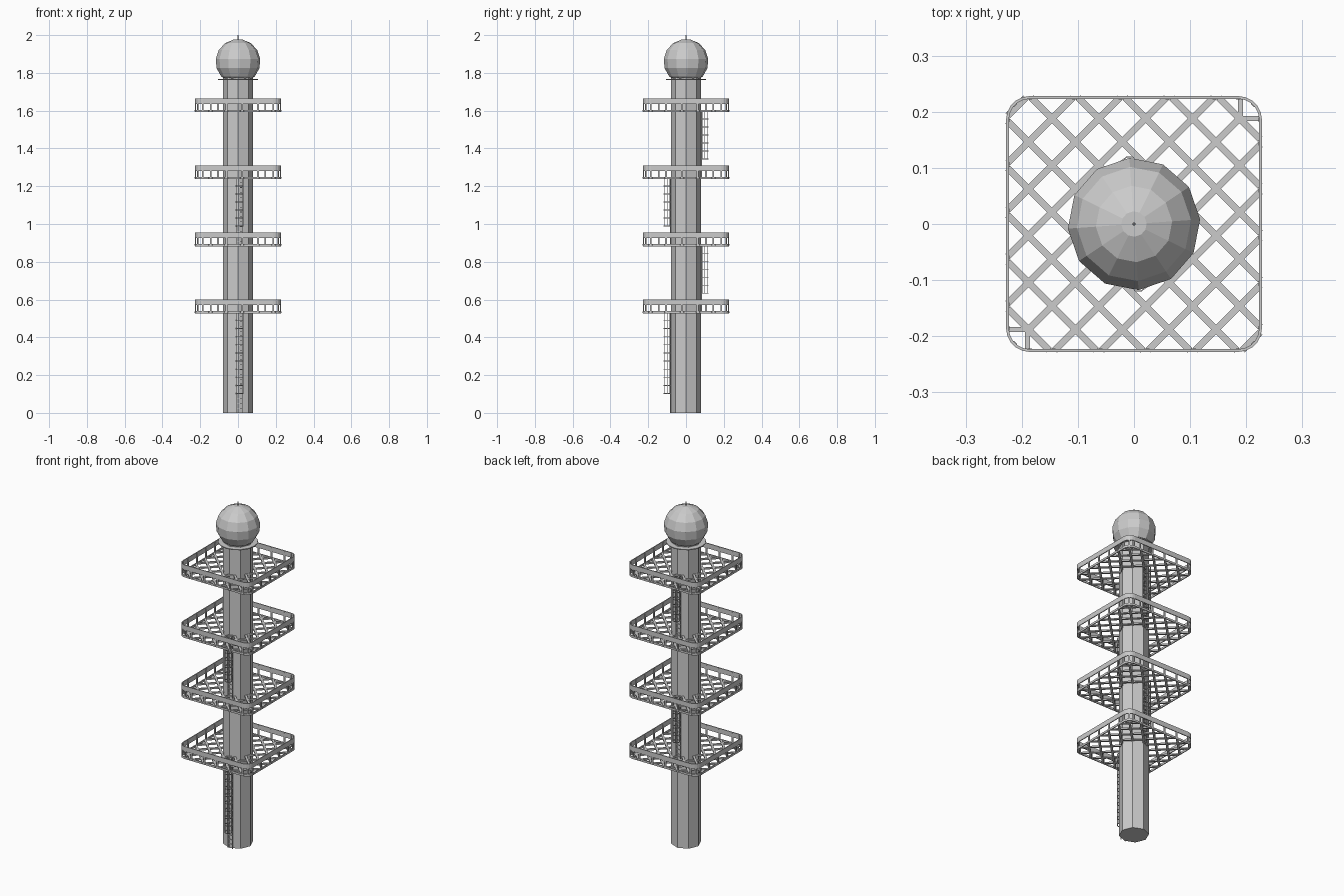
import bpy, bmesh, math
from mathutils import Matrix, Vector

if "Cube" in bpy.data.objects:
    bpy.data.objects.remove(bpy.data.objects["Cube"])

grey = bpy.data.materials.new("light grey metal")
grey.diffuse_color = (0.6, 0.6, 0.6, 1)
grey.use_nodes = True
grey.node_tree.nodes["Principled BSDF"].inputs["Base Color"].default_value = grey.diffuse_color


def finish(bm, name):
    bmesh.ops.recalc_face_normals(bm, faces=bm.faces)
    me = bpy.data.meshes.new(name)
    bm.to_mesh(me)
    bm.free()
    me.materials.append(grey)
    ob = bpy.data.objects.new(name, me)
    bpy.context.collection.objects.link(ob)
    return ob


def box(bm, center, size, angle=0.0):
    m = (Matrix.Translation(center) @ Matrix.Rotation(angle, 4, 'Z')
         @ Matrix.Diagonal((*size, 1)))
    bmesh.ops.create_cube(bm, size=1, matrix=m)


def lathe(bm, profile, sides, offset=0.0):
    # closed solid of revolution with flat caps
    rings = []
    for r, z in profile:
        rings.append([bm.verts.new((r * math.cos(offset + 2 * math.pi * i / sides),
                                    r * math.sin(offset + 2 * math.pi * i / sides), z))
                      for i in range(sides)])
    for a, b in zip(rings, rings[1:]):
        for i in range(sides):
            j = (i + 1) % sides
            bm.faces.new((a[i], a[j], b[j], b[i]))
    bm.faces.new(rings[0])
    bm.faces.new(rings[-1])


def band(bm, outer, inner, z0, z1):
    # hollow band between two matching loops
    n = len(outer)
    rows = [[bm.verts.new((x, y, z)) for x, y in loop]
            for loop, z in ((outer, z0), (outer, z1), (inner, z1), (inner, z0))]
    for k in range(4):
        a, b = rows[k], rows[(k + 1) % 4]
        for i in range(n):
            j = (i + 1) % n
            bm.faces.new((a[i], a[j], b[j], b[i]))


def rounded_square(h, r, steps=5):
    pts = []
    for q in range(4):
        cx, cy = [(1, 1), (-1, 1), (-1, -1), (1, -1)][q]
        for s in range(steps + 1):
            a = math.pi / 2 * (q + s / steps)
            pts.append((cx * (h - r) + r * math.cos(a), cy * (h - r) + r * math.sin(a)))
    return pts


def circle(cx, cy, r, n=10):
    return [(cx + r * math.cos(2 * math.pi * i / n), cy + r * math.sin(2 * math.pi * i / n))
            for i in range(n)]


# octagonal column
bm = bmesh.new()
lathe(bm, [(0.08, 0), (0.08, 1.78)], 8)
finish(bm, "column")

# thin collar under the dome
bm = bmesh.new()
lathe(bm, [(0.107, 1.763), (0.107, 1.768)], 16)
finish(bm, "dome_collar")

# faceted dome ball
bm = bmesh.new()
lathe(bm, [(0.119 * math.sin(math.radians(t)), 1.86 + 0.119 * math.cos(math.radians(t)))
           for t in (11, 35, 59, 83, 107, 131, 155)], 12, math.radians(4))
finish(bm, "dome")

# lightning spike
bm = bmesh.new()
lathe(bm, [(0.003, 1.96), (0.002, 2.0)], 6)
finish(bm, "top_spike")

H, R, STEP = 0.228, 0.042, 0.0836


def platform(name, z):
    # rim, handrail
    bm = bmesh.new()
    outer, inner = rounded_square(H, R), rounded_square(H - 0.005, R - 0.005)
    band(bm, outer, inner, z, z + 0.012)
    band(bm, outer, inner, z + 0.044, z + 0.073)
    # posts where the lattice meets the rim, on all four sides
    p = H - 0.004
    for k in range(1, 5):
        a = H - STEP * k
        for s in (1, -1):
            box(bm, (s * a, s * p, z + 0.035), (0.009, 0.005, 0.065))
            box(bm, (s * p, s * a, z + 0.035), (0.005, 0.009, 0.065))
    # corner posts
    d = H - R
    for sx in (1, -1):
        for sy in (1, -1):
            box(bm, (sx * d, sy * p, z + 0.035), (0.008, 0.005, 0.065))
            box(bm, (sx * p, sy * d, z + 0.035), (0.005, 0.008, 0.065))
            c = d + (R - 0.004) * 0.707
            box(bm, (sx * c, sy * c, z + 0.035), (0.005, 0.008, 0.065),
                math.atan2(sy, sx))
    finish(bm, name + "_railing")

    # diagonal lattice floor
    bm = bmesh.new()
    h = H - 0.003
    for k in range(-5, 6):
        for c, sgn in ((STEP * k, 1), (STEP * (k + 0.5), -1)):
            half = (2 * h - abs(c)) / math.sqrt(2)
            if half < 0.02:
                continue
            if c == 0:
                half = 0.19 * math.sqrt(2)
            # sgn 1: x - y = c, sgn -1: x + y = c
            box(bm, (c / 2, -sgn * c / 2, z + 0.007), (2 * half, 0.012, 0.008),
                sgn * math.pi / 4)
    # square brackets in two opposite corners
    for s in (1, -1):
        box(bm, (s * 0.19, s * 0.207, z + 0.007), (0.009, 0.038, 0.008))
        box(bm, (s * 0.207, s * 0.188, z + 0.007), (0.038, 0.009, 0.008))
    finish(bm, name + "_floor")


def ladder(name, z0, zc, z1, back):
    bm = bmesh.new()
    # rails and rungs against the column
    for x in (-0.008, 0.022):
        box(bm, (x, -0.082, (z0 + z1) / 2), (0.003, 0.004, z1 - z0))
    n = round((z1 - z0) / 0.026)
    for i in range(1, n):
        box(bm, (0.007, -0.082, z0 + (z1 - z0) * i / n), (0.03, 0.003, 0.003))
    # safety cage: hoops and upright bars
    cx, cy, r = 0.007, -0.1, 0.021
    n = round((z1 - zc) / 0.042)
    for i in range(n + 1):
        z = zc + (z1 - zc - 0.004) * i / n
        band(bm, circle(cx, cy, r), circle(cx, cy, r - 0.002), z, z + 0.004)
    for x, y in circle(cx, cy, r - 0.001, 10):
        if y < -0.087:
            box(bm, (x, y, (zc + z1) / 2), (0.002, 0.002, z1 - zc))
    if back:
        bmesh.ops.rotate(bm, verts=bm.verts, cent=Vector(),
                         matrix=Matrix.Rotation(math.pi, 3, 'Z'))
    finish(bm, name)


# four storeys; ladders alternate front and back
for i in range(4):
    z = 0.527 + 0.355 * i
    platform("platform_%d" % (i + 1), z)
    start = 0.0 if i == 0 else z - 0.355
    cage = 0.1 if i == 0 else z - 0.25
    ladder("caged_ladder_%d" % (i + 1), start, cage, z + 0.008, i % 2 == 1)
